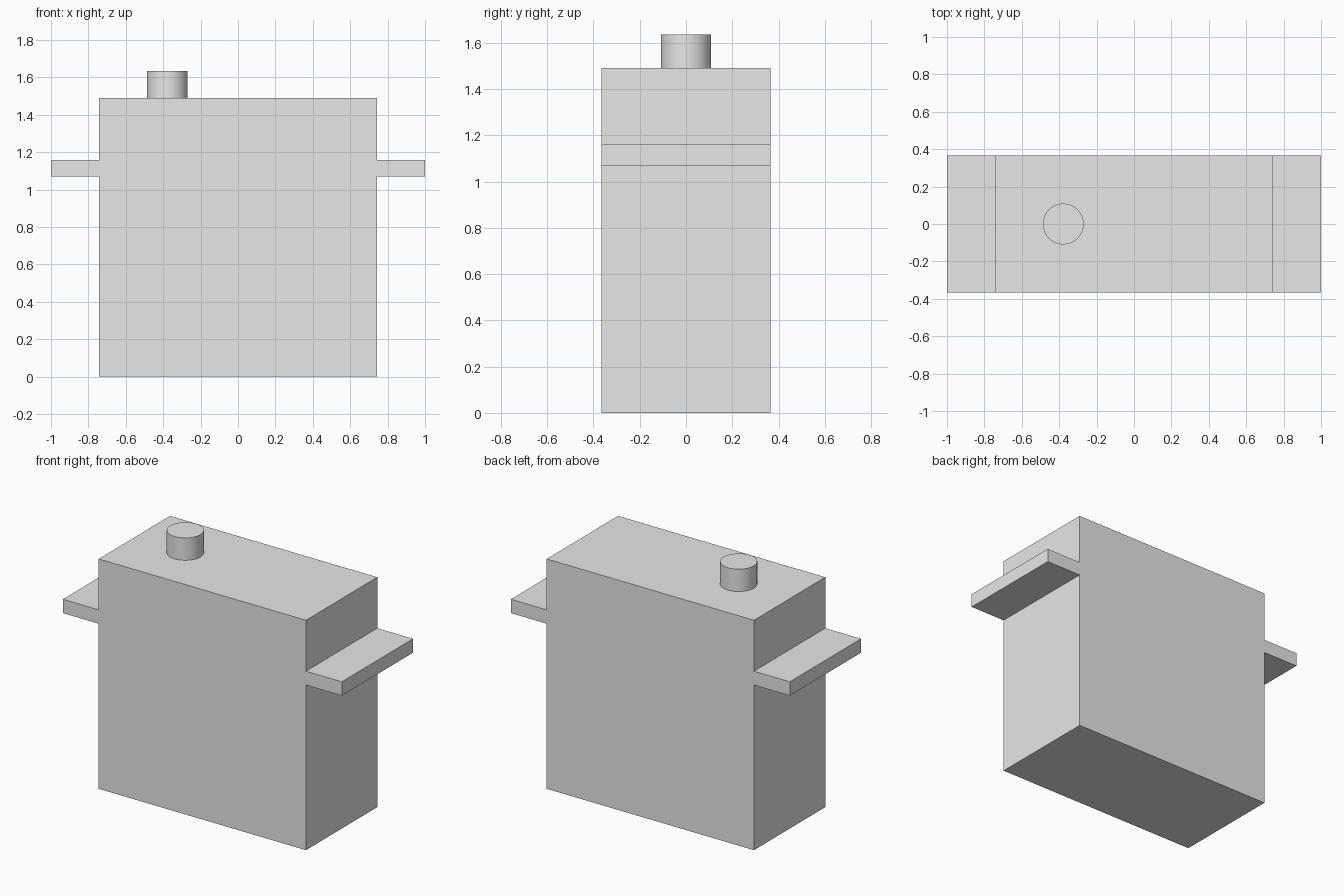
import bpy
import math

cube = bpy.data.objects.get("Cube")
if cube:
    bpy.data.objects.remove(cube, do_unlink=True)

grey = bpy.data.materials.new("light_grey")
grey.use_nodes = True
colour = (0.8, 0.8, 0.8, 1)
grey.diffuse_color = colour
grey.node_tree.nodes["Principled BSDF"].inputs["Base Color"].default_value = colour

HALF_WIDTH, HALF_DEPTH, HEIGHT = 0.743, 0.365, 1.49


def box(name, low, high):
    """Axis-aligned box between two corners."""
    centre = [(a + b) / 2 for a, b in zip(low, high)]
    bpy.ops.mesh.primitive_cube_add(size=1, location=centre)
    obj = bpy.context.object
    obj.name = name
    obj.scale = [b - a for a, b in zip(low, high)]
    bpy.ops.object.transform_apply(location=False, rotation=False, scale=True)
    obj.data.materials.append(grey)


# Main body
box("body", (-HALF_WIDTH, -HALF_DEPTH, 0), (HALF_WIDTH, HALF_DEPTH, HEIGHT))

# Flat side ledges, full depth
for side, x0, x1 in (("left", HALF_WIDTH, 1), ("right", -1, -HALF_WIDTH)):
    box(side + "_ledge", (x0, -HALF_DEPTH, 1.07), (x1, HALF_DEPTH, 1.16))

# Round button on top
button_height = 0.145
bpy.ops.mesh.primitive_cylinder_add(
    vertices=48, radius=0.109, depth=button_height,
    location=(-0.378, 0, HEIGHT + button_height / 2))
button = bpy.context.object
button.name = "top_button"
button.data.materials.append(grey)
bpy.ops.object.shade_smooth_by_angle(angle=math.radians(30))
